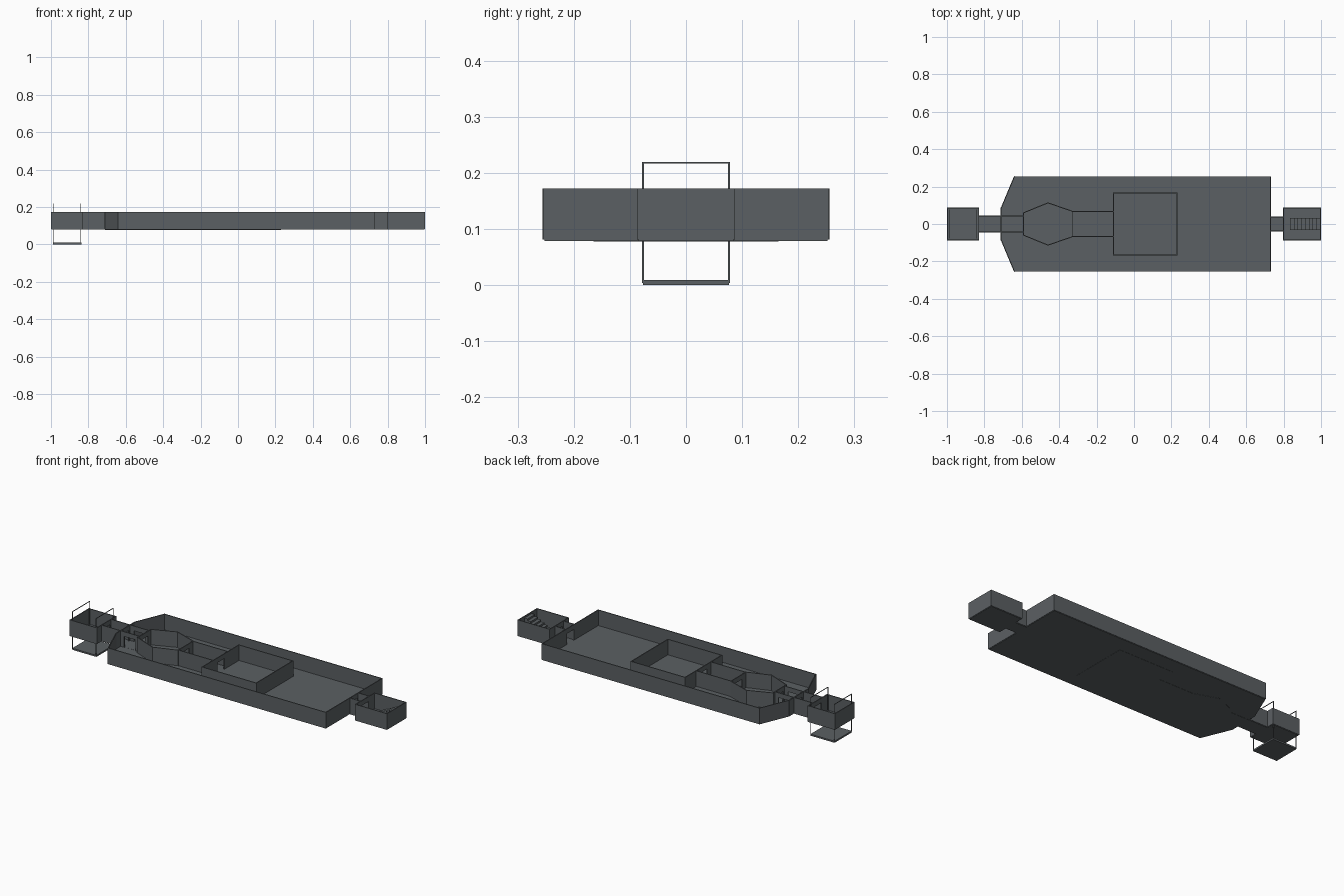
import bpy, bmesh, math
from mathutils import Matrix, Vector

if "Cube" in bpy.data.objects:
    bpy.data.objects.remove(bpy.data.objects["Cube"])

grey = bpy.data.materials.new("slate grey")
grey.diffuse_color = (0.105, 0.117, 0.125, 1)
grey.use_nodes = True
grey.node_tree.nodes["Principled BSDF"].inputs["Base Color"].default_value = grey.diffuse_color

Z0, Z1 = 0.081, 0.172      # wall bottom and top
DOOR = 0.145               # doorway head height
T = 0.005                  # wall thickness


def finish(name, bm):
    me = bpy.data.meshes.new(name)
    bm.to_mesh(me)
    bm.free()
    me.materials.append(grey)
    ob = bpy.data.objects.new(name, me)
    bpy.context.collection.objects.link(ob)
    return ob


def box(bm, lo, hi, mat=Matrix()):
    lo, hi = Vector(lo), Vector(hi)
    m = mat @ Matrix.Translation((lo + hi) / 2) @ Matrix.Diagonal((*(hi - lo), 1))
    bmesh.ops.create_cube(bm, size=1, matrix=m)


def wall(bm, a, b, door=0):
    """Straight wall from a to b, with an optional centred doorway of given width."""
    a, b = Vector((*a, 0)), Vector((*b, 0))
    d = b - a
    mat = Matrix.Translation((a + b) / 2) @ Matrix.Rotation(math.atan2(d.y, d.x), 4, 'Z')
    h = d.length / 2 + T / 2
    w = door / 2
    if door:
        box(bm, (-h, -T / 2, Z0), (-w, T / 2, Z1), mat)
        box(bm, (w, -T / 2, Z0), (h, T / 2, Z1), mat)
        box(bm, (-w, -T / 2, DOOR), (w, T / 2, Z1), mat)
    else:
        box(bm, (-h, -T / 2, Z0), (h, T / 2, Z1), mat)


def walls(name, outline, doors={}, skip=()):
    bm = bmesh.new()
    n = len(outline)
    for i in range(n):
        if i not in skip:
            wall(bm, outline[i], outline[(i + 1) % n], doors.get(i, 0))
    finish(name, bm)


def floor(name, outline, z, t=0.005):
    bm = bmesh.new()
    f = bm.faces.new([bm.verts.new((x, y, z)) for x, y in outline])
    ex = bmesh.ops.extrude_face_region(bm, geom=[f])
    bmesh.ops.translate(bm, vec=(0, 0, t),
                        verts=[v for v in ex['geom'] if isinstance(v, bmesh.types.BMVert)])
    bmesh.ops.recalc_face_normals(bm, faces=bm.faces)
    finish(name, bm)


def rect(x0, x1, y):
    return [(x0, -y), (x1, -y), (x1, y), (x0, y)]


# Outlines run counter-clockwise: side 1 of a rectangle is +x, side 3 is -x
hall = [(-0.64, -0.2525), (0.73, -0.2525), (0.73, 0.2525), (-0.64, 0.2525),
        (-0.71, 0.085), (-0.71, -0.085)]
hexroom = [(-0.59, -0.06), (-0.46, -0.113), (-0.33, -0.068), (-0.33, 0.068),
           (-0.46, 0.113), (-0.59, 0.06)]
lift_room = rect(-0.9975, -0.83, 0.085)
entry = rect(-0.83, -0.71, 0.043)
lobby = rect(-0.71, -0.59, 0.043)
passage = rect(-0.33, -0.11, 0.066)
chamber = rect(-0.11, 0.23, 0.165)
exit_way = rect(0.73, 0.80, 0.038)
stair_room = rect(0.80, 0.9975, 0.085)

# Main hall
floor("hall_floor", hall, 0.0785)
walls("hall_walls", hall, {1: 0.06, 4: 0.06})

# Rooms inside the hall
for name, outline, doors, skip in (
        ("lobby", lobby, {0: 0.07, 2: 0.07}, (1, 3)),
        ("hexagon_room", hexroom, {2: 0.06, 5: 0.06}, ()),
        ("passage", passage, {}, (1, 3)),
        ("square_room", chamber, {3: 0.06}, ())):
    floor(name + "_floor", outline, 0.0775, 0.0065)
    walls(name + "_walls", outline, doors, skip)

# Rooms at both ends
for name, outline, doors, skip in (
        ("lift_room", lift_room, {1: 0.06}, ()),
        ("entry_corridor", entry, {}, (1, 3)),
        ("exit_corridor", exit_way, {}, (1, 3)),
        ("stair_room", stair_room, {3: 0.06}, ())):
    floor(name + "_floor", outline, 0.0785)
    walls(name + "_walls", outline, doors, skip)

# Stairs climbing towards the end wall
bm = bmesh.new()
STEPS = 8
for i in range(STEPS):
    x = 0.835 + i * 0.02
    box(bm, (x, -0.033, 0.083), (x + 0.02, 0.033, 0.083 + (i + 1) * 0.01))
finish("stairs", bm)

# Lift: low platform and two thin hoops
bm = bmesh.new()
box(bm, (-0.99, -0.077, 0.0), (-0.838, 0.077, 0.009))
finish("lift_platform", bm)
R = 0.0015
bm = bmesh.new()
for x in (-0.988, -0.84):
    for y in (-0.0765, 0.0765):
        box(bm, (x - R, y - R, 0.004), (x + R, y + R, 0.218))
    box(bm, (x - R, -0.078, 0.2165), (x + R, 0.078, 0.2195))
finish("lift_hoops", bm)
